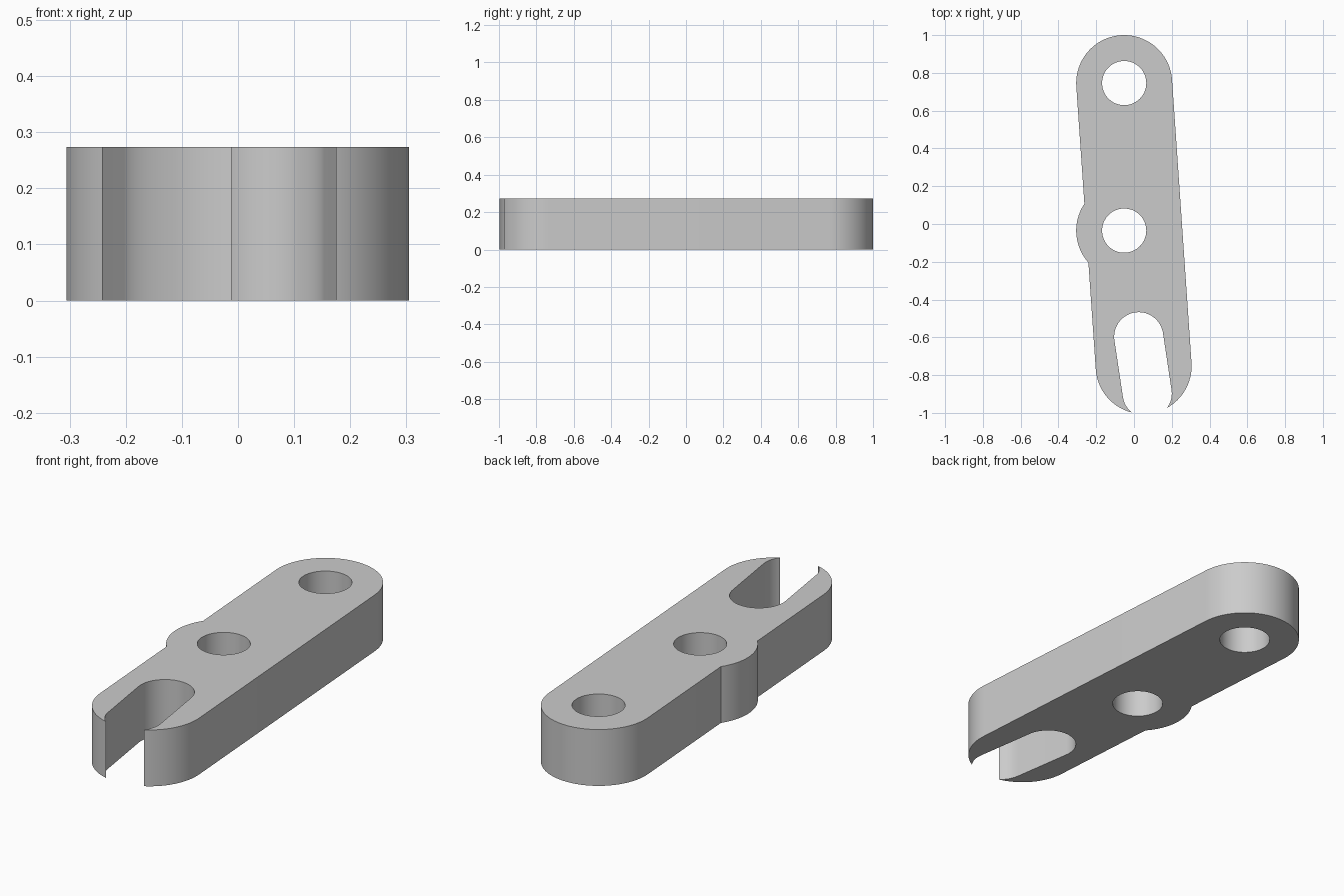
import bpy, bmesh, math
from mathutils import Vector

HEIGHT = 0.274
RADIUS = 0.254
HOLE = 0.117
SLOT = 0.13
TOP = Vector((-0.052, 0.746))
PIVOT = Vector((-0.052, -0.035))
FOOT = Vector((0.051, -0.752))
SLOT_IN = Vector((0.025, -0.597))
SLOT_OUT = Vector((0.07, -0.897))

if "Cube" in bpy.data.objects:
    bpy.data.objects.remove(bpy.data.objects["Cube"])

steel = bpy.data.materials.new("plain grey")
steel.use_nodes = True
grey = (0.6, 0.6, 0.6, 1)
steel.diffuse_color = grey
steel.node_tree.nodes["Principled BSDF"].inputs["Base Color"].default_value = grey


def arc(centre, radius, start, sweep, steps):
    """Points along an arc, counter-clockwise for a positive sweep."""
    angles = [start + sweep * i / steps for i in range(steps + 1)]
    return [centre + radius * Vector((math.cos(a), math.sin(a))) for a in angles]


def capsule(a, b, radius):
    """Rounded slot outline running from a to b."""
    heading = math.atan2(b.y - a.y, b.x - a.x)
    return (arc(b, radius, heading - math.pi / 2, math.pi, 48)
            + arc(a, radius, heading + math.pi / 2, math.pi, 48))


def prism(name, outline, low, high):
    """Extrude a flat outline upward into a solid object."""
    bm = bmesh.new()
    base = bm.faces.new([bm.verts.new((p.x, p.y, low)) for p in outline])
    side = bmesh.ops.extrude_face_region(bm, geom=[base], use_keep_orig=True)
    moved = [v for v in side["geom"] if isinstance(v, bmesh.types.BMVert)]
    bmesh.ops.translate(bm, verts=moved, vec=(0, 0, high - low))
    bmesh.ops.recalc_face_normals(bm, faces=bm.faces)
    mesh = bpy.data.meshes.new(name)
    bm.to_mesh(mesh)
    bm.free()
    mesh.materials.append(steel)
    obj = bpy.data.objects.new(name, mesh)
    bpy.context.collection.objects.link(obj)
    return obj


# Lever outline: rounded ends plus the pivot bulge on the right side
axis = (TOP - FOOT).normalized()
heading = math.atan2(axis.y, axis.x)
outward = Vector((-axis.y, axis.x))
reach = RADIUS - (PIVOT - FOOT).dot(outward)
half = math.acos(reach / RADIUS)
bulge = arc(PIVOT, RADIUS, heading + math.pi / 2 - half, 2 * half, 24)
lever = prism("lever_arm", capsule(FOOT, TOP, RADIUS) [:49] + bulge
              + capsule(FOOT, TOP, RADIUS)[49:], 0, HEIGHT)

# Bolt holes and the open fork slot
cutters = [
    prism("top_hole_cutter", arc(TOP, HOLE, 0, math.tau, 64)[:-1], -0.1, HEIGHT + 0.1),
    prism("pivot_hole_cutter", arc(PIVOT, HOLE, 0, math.tau, 64)[:-1], -0.1, HEIGHT + 0.1),
    prism("fork_slot_cutter", capsule(SLOT_IN, SLOT_OUT, SLOT), -0.1, HEIGHT + 0.1),
]
bpy.context.view_layer.objects.active = lever
for cutter in cutters:
    cut = lever.modifiers.new(cutter.name, 'BOOLEAN')
    cut.operation = 'DIFFERENCE'
    cut.solver = 'EXACT'
    cut.object = cutter
    bpy.ops.object.modifier_apply(modifier=cut.name)
    bpy.data.objects.remove(cutter)

# Smooth curved walls with sharp rims
bpy.ops.object.select_all(action='DESELECT')
lever.select_set(True)
bpy.ops.object.shade_smooth_by_angle(angle=math.radians(30))
